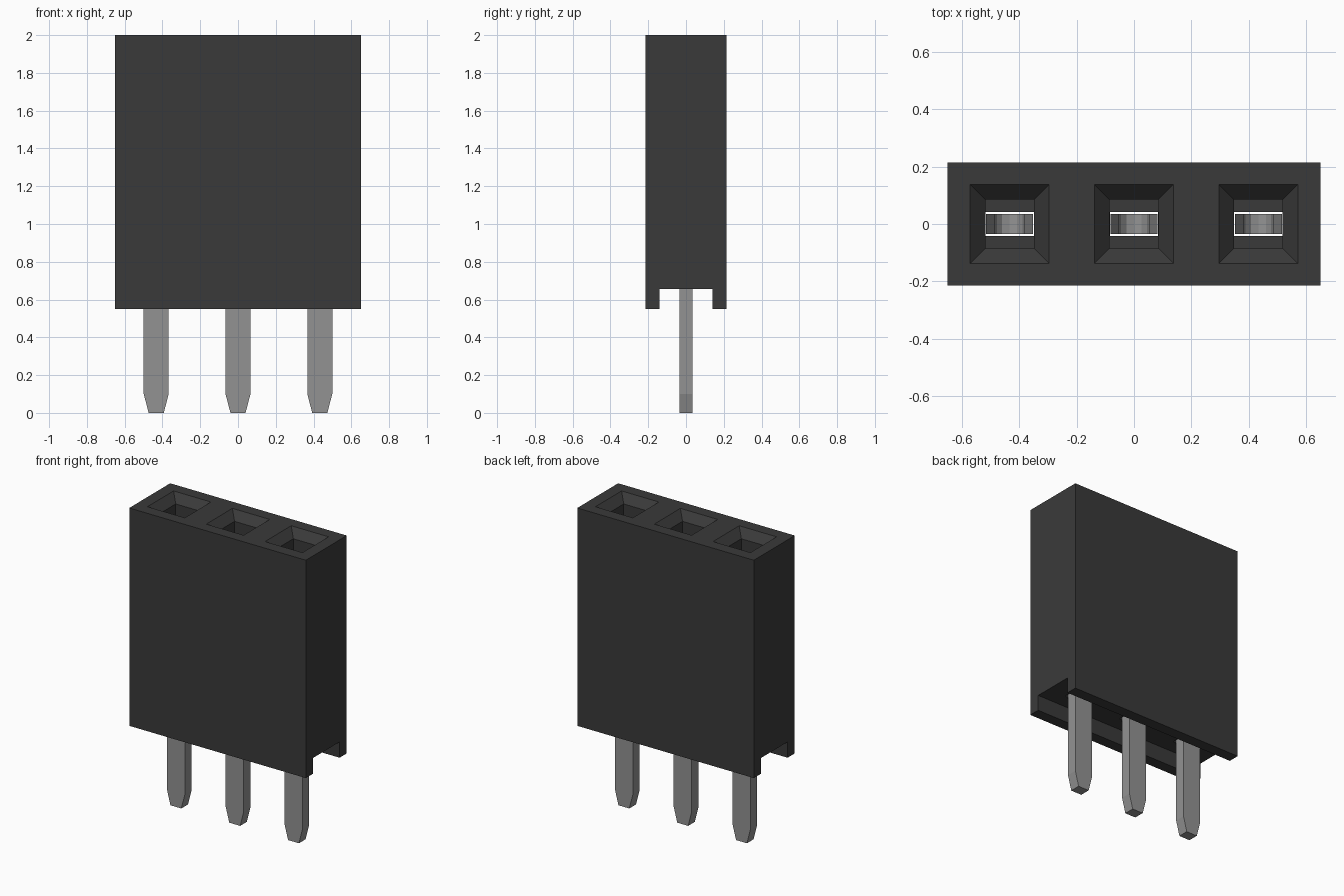
import bpy, bmesh, math

cube = bpy.data.objects.get("Cube")
if cube:
    bpy.data.objects.remove(cube, do_unlink=True)

PITCH = 0.433
POSITIONS = [-PITCH, 0.0, PITCH]


def material(name, value, roughness, metallic=0.0):
    m = bpy.data.materials.new(name)
    m.use_nodes = True
    col = (value, value, value, 1)
    m.diffuse_color = col
    node = m.node_tree.nodes["Principled BSDF"]
    node.inputs["Base Color"].default_value = col
    node.inputs["Roughness"].default_value = roughness
    return m


black = material("black plastic", 0.042, 0.6)
grey = material("grey metal", 0.29, 0.4)


def make_object(name, bm, mat):
    bmesh.ops.recalc_face_normals(bm, faces=bm.faces)
    mesh = bpy.data.meshes.new(name)
    bm.to_mesh(mesh)
    bm.free()
    mesh.materials.append(mat)
    ob = bpy.data.objects.new(name, mesh)
    bpy.context.collection.objects.link(ob)
    return ob


def extrude_profile(name, points, axis, depth, mat, offset=0.0):
    """Extrude a closed 2D profile symmetrically along x or y."""
    bm = bmesh.new()
    rings = []
    for d in (-depth, depth):
        rings.append([bm.verts.new((d, a, z) if axis == "x" else (a + offset, d, z))
                      for a, z in points])
    n = len(points)
    bm.faces.new(rings[0])
    bm.faces.new(rings[1])
    for i in range(n):
        j = (i + 1) % n
        bm.faces.new((rings[0][i], rings[0][j], rings[1][j], rings[1][i]))
    return make_object(name, bm, mat)


def stacked_rectangles(name, levels, x, mat):
    """Loft rectangles given as (half x, half y, z)."""
    bm = bmesh.new()
    rings = [[bm.verts.new((x + sx * hx, sy * hy, z))
              for sx, sy in ((-1, -1), (1, -1), (1, 1), (-1, 1))]
             for hx, hy, z in levels]
    bm.faces.new(rings[0])
    bm.faces.new(rings[-1])
    for a, b in zip(rings, rings[1:]):
        for i in range(4):
            j = (i + 1) % 4
            bm.faces.new((a[i], a[j], b[j], b[i]))
    return make_object(name, bm, mat)


# Housing with a channel running along its underside
half = [(0.14, 0.655), (0.14, 0.55), (0.215, 0.55), (0.215, 2.0)]
housing = extrude_profile("housing", half + [(-y, z) for y, z in reversed(half)],
                          "x", 0.65, black)

# Funnel-topped sockets, each ending in a narrow slot through the floor
SOCKET = [(0.1875, 0.1875, 2.05), (0.085, 0.085, 1.9475), (0.085, 0.085, 0.8),
          (0.084, 0.041, 0.8), (0.084, 0.041, 0.6)]
for x in POSITIONS:
    cutter = stacked_rectangles("socket_cutter", SOCKET, x, black)
    cutter.hide_render = True
    mod = housing.modifiers.new("socket", "BOOLEAN")
    mod.operation = "DIFFERENCE"
    mod.solver = "EXACT"
    mod.object = cutter
    bpy.context.view_layer.objects.active = housing
    bpy.ops.object.modifier_apply(modifier=mod.name)
    bpy.data.objects.remove(cutter, do_unlink=True)

# Contacts: tapered pin, shoulder and a two-armed fork with lead-in slopes
right = [(0.04, 0.0), (0.066, 0.1), (0.066, 0.67), (0.082, 0.67),
         (0.082, 1.7), (0.052, 1.58)]
right += [(0.052 * math.cos(math.radians(a)), 0.95 - 0.052 * math.sin(math.radians(a)))
          for a in (0, 30, 60)]
contact_profile = right + [(0.0, 0.898)] + [(-x, z) for x, z in reversed(right)]
for x, side in zip(POSITIONS, ("right", "middle", "left")):
    extrude_profile("contact_" + side, contact_profile, "y", 0.035, grey, x)
